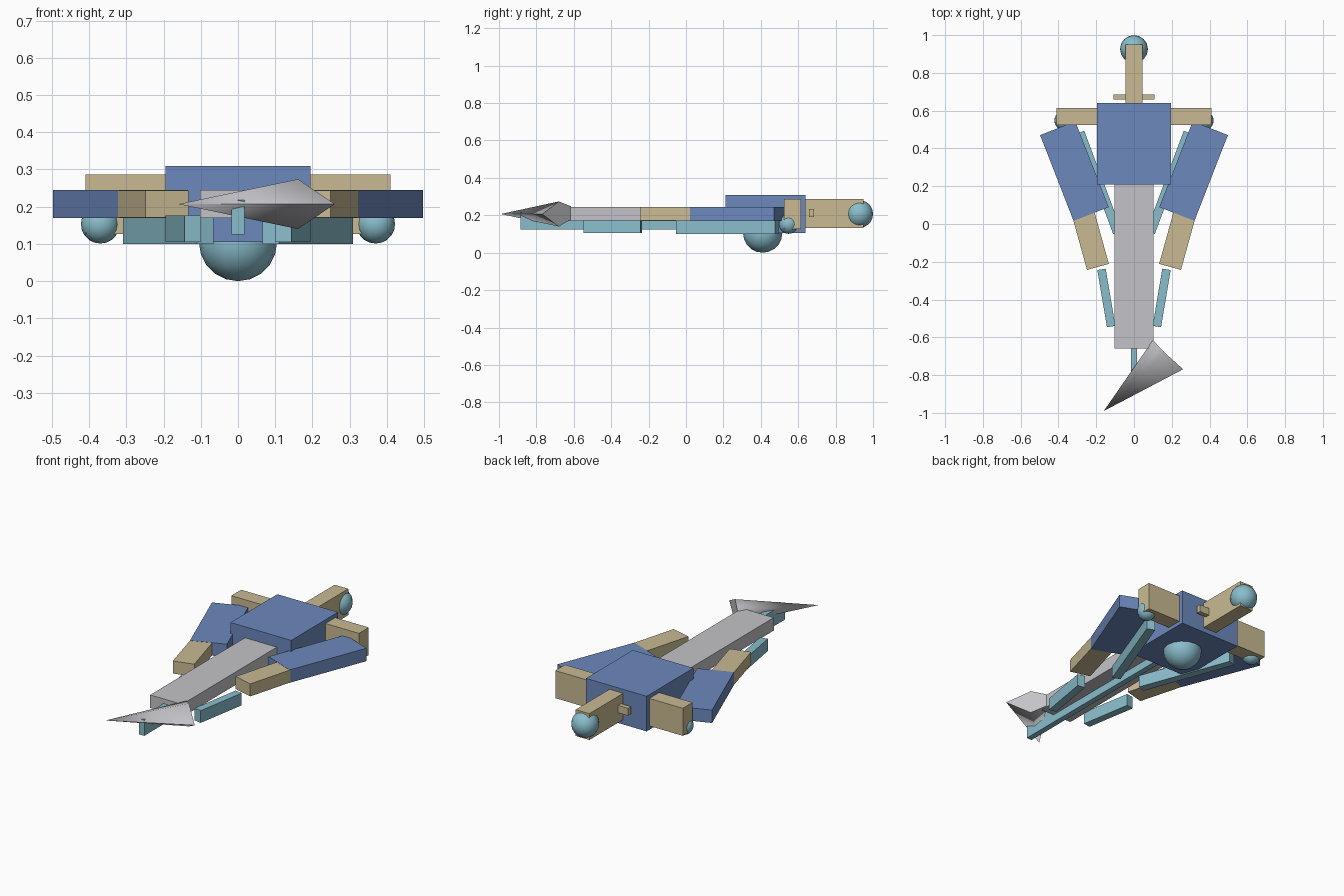
import bpy, bmesh, math
from mathutils import Vector

if "Cube" in bpy.data.objects:
    bpy.data.objects.remove(bpy.data.objects["Cube"])


def material(name, rgb):
    m = bpy.data.materials.new(name)
    m.diffuse_color = (*rgb, 1.0)
    m.use_nodes = True
    m.node_tree.nodes["Principled BSDF"].inputs["Base Color"].default_value = m.diffuse_color
    return m


BLUE = material("blue", (0.15, 0.25, 0.51))
TAN = material("tan", (0.58, 0.49, 0.29))
TEAL = material("teal", (0.25, 0.51, 0.60))
GREY = material("grey", (0.55, 0.55, 0.58))


def finish(name, bm, mat):
    bmesh.ops.recalc_face_normals(bm, faces=bm.faces)
    me = bpy.data.meshes.new(name)
    bm.to_mesh(me)
    bm.free()
    me.materials.append(mat)
    ob = bpy.data.objects.new(name, me)
    bpy.context.collection.objects.link(ob)
    return ob


def smooth(ob, angle):
    bpy.ops.object.select_all(action='DESELECT')
    ob.select_set(True)
    bpy.context.view_layer.objects.active = ob
    bpy.ops.object.shade_smooth_by_angle(angle=math.radians(angle))


def bar(name, start, end, width, z0, z1, mat):
    """Flat beam running from start to end in plan."""
    a, b = Vector(start), Vector(end)
    d = (b - a).normalized()
    side = Vector((d.y, -d.x)) * width / 2
    bm = bmesh.new()
    base = bm.faces.new([bm.verts.new((p.x, p.y, z0))
                         for p in (a - side, a + side, b + side, b - side)])
    top = bmesh.ops.extrude_face_region(bm, geom=[base])
    verts = [g for g in top["geom"] if isinstance(g, bmesh.types.BMVert)]
    bmesh.ops.translate(bm, verts=verts, vec=(0, 0, z1 - z0))
    return finish(name, bm, mat)


def ball(name, center, radius, mat):
    bm = bmesh.new()
    bmesh.ops.create_uvsphere(bm, u_segments=16, v_segments=10, radius=radius)
    bmesh.ops.translate(bm, verts=bm.verts, vec=center)
    smooth(finish(name, bm, mat), 60)


# Central parts
bar("body", (0, 0.21), (0, 0.64), 0.39, 0.105, 0.309, BLUE)
bar("blade", (0, -0.66), (0, 0.22), 0.205, 0.17, 0.245, GREY)
bar("keel", (0, -0.885), (0, 0.22), 0.034, 0.125, 0.218, TEAL)
bar("neck", (0, 0.63), (0, 0.95), 0.088, 0.133, 0.286, TAN)
bar("cross_pin", (-0.108, 0.672), (0.108, 0.672), 0.027, 0.19, 0.233, TAN)
ball("end_ball", (0, 0.926, 0.207), 0.074, TEAL)
ball("belly_ball", (0, 0.41, 0.105), 0.105, TEAL)

# Mirrored parts
for s, side in ((1, "right"), (-1, "left")):
    bar(f"{side}_shoulder", (s * 0.19, 0.57), (s * 0.41, 0.57), 0.09, 0.127, 0.287, TAN)
    ball(f"{side}_shoulder_ball", (s * 0.37, 0.548, 0.153), 0.052, TEAL)
    bar(f"{side}_upper_arm", (s * 0.227, 0.053), (s * 0.404, 0.507), 0.2, 0.17, 0.245, BLUE)
    bar(f"{side}_forearm", (s * 0.191, -0.227), (s * 0.279, 0.091), 0.12, 0.171, 0.244, TAN)
    bar(f"{side}_upper_strut", (s * 0.088, -0.044), (s * 0.286, 0.485), 0.048, 0.1, 0.171, TEAL)
    bar(f"{side}_lower_strut", (s * 0.121, -0.543), (s * 0.172, -0.24), 0.045, 0.105, 0.176, TEAL)

# Skewed pointed tip with a five-sided base
bm = bmesh.new()
apex = bm.verts.new((-0.16, -0.99, 0.207))
ring = [bm.verts.new(p) for p in (
    (0.26, -0.769, 0.207), (0.161, -0.68, 0.274), (0.1, -0.615, 0.248),
    (0.1, -0.615, 0.178), (0.161, -0.68, 0.14))]
bm.faces.new(ring)
for i in range(5):
    bm.faces.new((apex, ring[i], ring[(i + 1) % 5]))
smooth(finish("pointed_tip", bm, GREY), 75)
